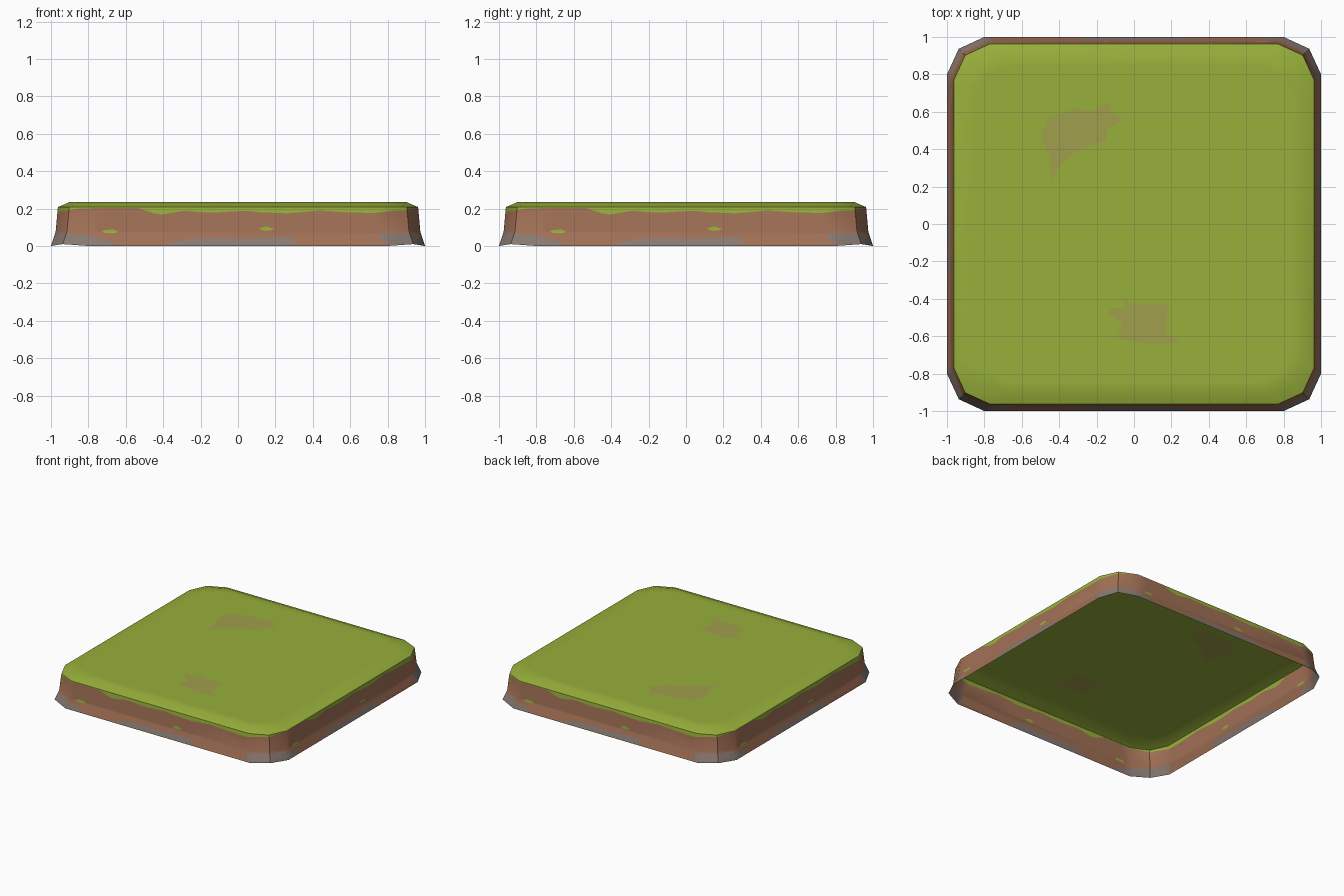
import bpy, bmesh, math
from mathutils import Vector, Matrix
from mathutils.geometry import delaunay_2d_cdt

if "Cube" in bpy.data.objects:
    bpy.data.objects.remove(bpy.data.objects["Cube"])

TOP_Z, LIP_Z = 0.235, 0.208


def material(name, rgb):
    m = bpy.data.materials.new(name)
    m.diffuse_color = (*rgb, 1)
    m.use_nodes = True
    m.node_tree.nodes["Principled BSDF"].inputs["Base Color"].default_value = m.diffuse_color
    return m


MATS = [material("grass_green", (0.31, 0.43, 0.043)),
        material("soil_brown", (0.36, 0.163, 0.092)),
        material("stone_grey", (0.25, 0.195, 0.17)),
        material("worn_grass", (0.35, 0.345, 0.072))]
GRASS, SOIL, STONE, WORN = range(4)


def painted_sheet(points, edges, regions, base):
    """Triangulate a flat sheet cut along counter-clockwise regions: (verts, [(face, colour)])."""
    pts, faces = [Vector(p) for p in points], []
    for poly, _ in regions:
        faces.append(list(range(len(pts), len(pts) + len(poly))))
        pts += [Vector(p) for p in poly]
    vs, _, fs, _, _, ids = delaunay_2d_cdt(pts, edges, faces, 0, 1e-5, True)
    return vs, [(f, regions[i[0]][1] if i else base) for f, i in zip(fs, ids)]


def add_sheet(bm, sheet, place):
    verts, faces = sheet
    bv = [bm.verts.new(place(v)) for v in verts]
    for f, colour in faces:
        bm.faces.new([bv[i] for i in f]).material_index = colour


def finish(bm, name):
    bmesh.ops.remove_doubles(bm, verts=bm.verts, dist=1e-4)
    me = bpy.data.meshes.new(name)
    bm.to_mesh(me)
    bm.free()
    ob = bpy.data.objects.new(name, me)
    for m in MATS:
        me.materials.append(m)
    bpy.context.collection.objects.link(ob)
    bpy.ops.object.select_all(action='DESELECT')
    ob.select_set(True)
    bpy.context.view_layer.objects.active = ob
    bpy.ops.object.shade_smooth_by_angle(angle=math.radians(30))


def lerp_table(table, t):
    for (a, va), (b, vb) in zip(table, table[1:]):
        if t <= b:
            return va + (vb - va) * (t - a) / (b - a)
    return table[-1][1]


# Chamfered square outline, counter-clockwise
def outline(scale):
    side = [(-0.8, -1), (0.8, -1), (0.937, -0.937)]
    return [Matrix.Rotation(k * math.pi / 2, 2) @ Vector(p) * scale
            for k in range(4) for p in side]


# Soil wall: one painted side, flared at the foot, repeated four times
PROFILE = [(0, 1.0), (0.075, 0.975), (LIP_Z, 0.963)]
C = 0.937


def wall_point(p):
    u, v = p
    corner = max(0, (abs(u) - 0.8) / (C - 0.8))
    s = lerp_table(PROFILE, v)
    z = v + 0.01 * corner * (1 - v / LIP_Z)
    return Vector((u * s, (-1 + (1 - C) * corner) * s, z))


grass_fringe = [(-C, LIP_Z), (-C, 0.19), (-0.88, 0.2), (-0.72, 0.204), (-0.55, 0.202),
                (-0.47, 0.175), (-0.42, 0.168), (-0.3, 0.188), (-0.15, 0.178),
                (0.05, 0.188), (0.12, 0.18), (0.28, 0.174), (0.45, 0.19),
                (0.6, 0.18), (0.75, 0.176), (0.88, 0.19), (C, 0.19), (C, LIP_Z)]
stones = [[(-C, 0), (-0.68, 0), (-0.66, 0.018), (-0.74, 0.04), (-0.84, 0.06), (-C, 0.062)],
          [(-0.42, 0), (0.25, 0), (0.3, 0.012), (0.3, 0.044), (0.2, 0.046),
           (0.05, 0.038), (-0.12, 0.042), (-0.27, 0.036)],
          [(0.83, 0), (C, 0), (C, 0.055), (0.9, 0.066), (0.77, 0.062), (0.77, 0.024)]]
tufts = [[(-0.75, 0.077), (-0.72, 0.069), (-0.67, 0.069), (-0.66, 0.078), (-0.68, 0.088),
          (-0.73, 0.086)],
         [(0.12, 0.088), (0.15, 0.08), (0.18, 0.084), (0.2, 0.091), (0.16, 0.104),
          (0.12, 0.098)]]
regions = ([(grass_fringe, GRASS)] + [(s, STONE) for s in stones]
           + [(t, GRASS) for t in tufts])
grid, lines = [], []
for u in (-C, -0.8, 0.8, C):
    lines.append((len(grid), len(grid) + 1))
    grid += [(u, 0), (u, LIP_Z)]
for v, _ in PROFILE:
    lines.append((len(grid), len(grid) + 1))
    grid += [(-C, v), (C, v)]
side_sheet = painted_sheet(grid, lines, regions, SOIL)

bm = bmesh.new()
for k in range(4):
    turn = Matrix.Rotation(k * math.pi / 2, 3, 'Z')
    add_sheet(bm, side_sheet, lambda p: turn @ wall_point(p))
finish(bm, "soil_wall")

# Grass top: sloping lip, flat centre with two worn patches
patches = [[(-0.5, 0.47), (-0.45, 0.35), (-0.45, 0.23), (-0.39, 0.32), (-0.31, 0.39),
            (-0.15, 0.45), (-0.14, 0.51), (-0.06, 0.56), (-0.12, 0.6), (-0.13, 0.65),
            (-0.24, 0.6), (-0.32, 0.62), (-0.46, 0.56)],
           [(-0.14, -0.48), (-0.06, -0.53), (-0.09, -0.61), (0.08, -0.645), (0.25, -0.635),
            (0.17, -0.58), (0.18, -0.43), (0.02, -0.43), (-0.07, -0.4), (-0.04, -0.45),
            (-0.12, -0.45)]]
rim, inner = outline(0.9), outline(0.84)
n = len(rim)
rings = [(o + i, o + (i + 1) % n) for o in (0, n) for i in range(n)]
top_sheet = painted_sheet(rim + inner, rings, [(p, WORN) for p in patches], GRASS)

bm = bmesh.new()
add_sheet(bm, top_sheet, lambda p: Vector((p.x, p.y, TOP_Z)))
low = [bm.verts.new((p.x, p.y, LIP_Z)) for p in outline(0.963)]
high = [bm.verts.new((p.x, p.y, TOP_Z)) for p in rim]
for i in range(n):
    j = (i + 1) % n
    bm.faces.new((low[i], low[j], high[j], high[i])).material_index = GRASS
finish(bm, "grass_top")
